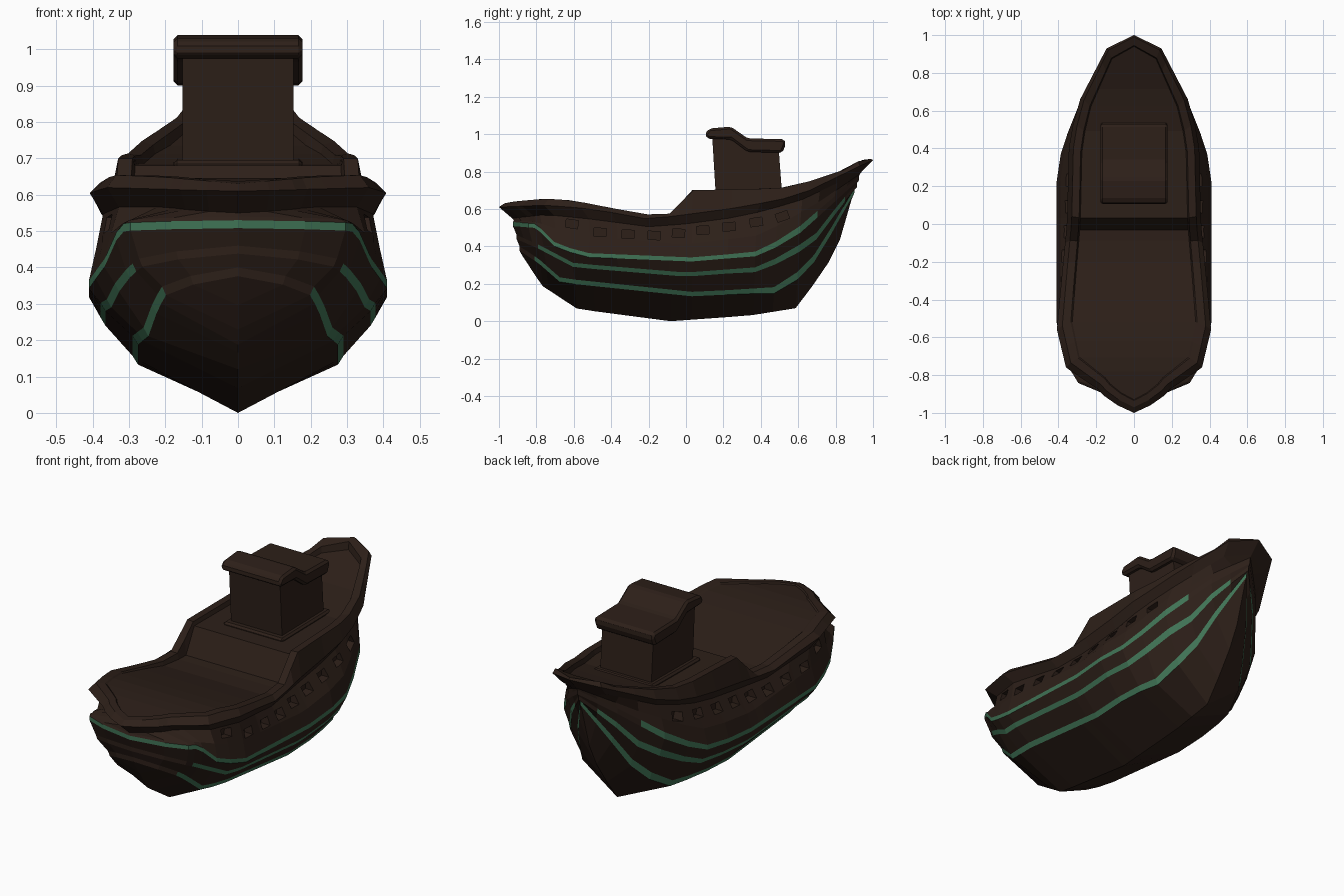
import bpy, bmesh
from mathutils import Matrix

if "Cube" in bpy.data.objects:
    bpy.data.objects.remove(bpy.data.objects["Cube"])


def material(name, rgb):
    m = bpy.data.materials.new(name)
    m.diffuse_color = (*rgb, 1)
    m.use_nodes = True
    m.node_tree.nodes["Principled BSDF"].inputs["Base Color"].default_value = m.diffuse_color
    return m


wood = material("dark_wood", (0.026, 0.014, 0.0095))
green = material("green_paint", (0.05, 0.17, 0.09))


def interp(curve, t):
    if t <= curve[0][0]:
        return curve[0][1]
    for (a, va), (b, vb) in zip(curve, curve[1:]):
        if t <= b:
            return va + (vb - va) * (t - a) / (b - a)
    return curve[-1][1]


def make_object(name, bm, mats=(wood,)):
    bmesh.ops.recalc_face_normals(bm, faces=bm.faces)
    me = bpy.data.meshes.new(name)
    bm.to_mesh(me)
    bm.free()
    for m in mats:
        me.materials.append(m)
    ob = bpy.data.objects.new(name, me)
    bpy.context.collection.objects.link(ob)
    return ob


# Plan outlines (fraction of length, half width)
RAIL = [(0, 0), (.03, .13), (.062, .19), (.12, .36), (.22, .408), (.35, .385), (.5, .355),
        (.7, .345), (.75, .33), (.83, .285), (.965, .145), (1, 0)]
BODY = [(0, 0), (.02, .45), (.045, .72), (.1, .87), (.2, 1), (.63, 1), (.72, .93),
        (.83, .73), (.93, .36), (1, 0)]

# Height of each lengthwise hull line (y, z); the foredeck is flush with the rim
DECK = [(-.93, .63), (-.75, .649), (-.6, .64), (-.4, .598), (-.2, .55), (-.035, .54),
        (.03, .68), (.5, .685), (.7, .73), (.94, .82)]
RIM = [(-.97, .63), (-.92, .64), (-.75, .655), (-.6, .645), (-.4, .605), (-.2, .57),
       (-.08, .575), (.03, .70), (.5, .71), (.62, .735), (.85, .81), (.93, .86), (.99, .868)]
WALE = [(-1, .61), (-.75, .62), (-.5, .60), (-.2, .545), (0, .57), (.3, .61), (.6, .67),
        (.93, .83), (1, .86)]
UNDER = [(-.93, .55), (-.75, .57), (-.5, .545), (-.2, .505), (0, .52), (.3, .56),
         (.6, .64), (.94, .80)]
SIDE = [(-.92, .54), (-.8, .53), (-.6, .46), (0, .41), (.4, .46), (.7, .63), (.93, .787)]
STRIPE1 = [(-.925, .53), (-.8, .52), (-.7, .42), (-.55, .365), (.05, .34), (.4, .375),
           (.6, .50), (.75, .63), (.925, .775)]
STRIPE2 = [(-.905, .46), (-.79, .41), (-.6, .31), (0, .26), (.4, .29), (.68, .45),
           (.82, .63), (.915, .74)]
STRIPE3 = [(-.89, .40), (-.79, .335), (-.67, .23), (.05, .155), (.52, .185), (.7, .37),
           (.9, .71)]
KEEL = [(-.875, .35), (-.77, .19), (-.58, .065), (-.083, 0), (.34, .03), (.59, .07),
        (.75, .29), (.83, .45), (.885, .65)]
# Stripes widen towards the stern
WIDEN = [(.3, 1), (.6, 1.7), (.75, 1.5), (.88, 1)]

# Rows from deck centre to keel: y front, y back, outline, scale, heights, z offset, stripe range
ROWS = [
    (-.93, .94, RAIL, 0, DECK, 0, None),
    (-.93, .94, RAIL, .80, DECK, 0, None),
    (-.935, .945, RAIL, .82, RIM, 0, None),
    (-.97, .99, RAIL, .93, RIM, 0, None),
    (-1, 1, RAIL, 1, WALE, 0, None),
    (-.93, .94, RAIL, .91, UNDER, 0, None),
    (-.92, .93, BODY, .39, SIDE, 0, None),
    (-.925, .925, BODY, .41, STRIPE1, 0, (-1, .64)),
    (-.925, .925, BODY, .41, STRIPE1, -.022, None),
    (-.905, .915, BODY, .378, STRIPE2, 0, (-.82, .8)),
    (-.905, .915, BODY, .365, STRIPE2, -.022, None),
    (-.89, .90, BODY, .29, STRIPE3, 0, (-.82, 1)),
    (-.89, .90, BODY, .275, STRIPE3, -.024, None),
    (-.875, .885, BODY, 0, KEEL, 0, None),
]
STATIONS = [0, .02, .045, .062, .08, .12, .165, .22, .3, .39, .45, .48, .515, .62, .7, .76,
            .83, .88, .93, .965, 1]


def row_point(row, u, side):
    y0, y1, outline, scale, heights, dz, _ = row
    y = y0 + (y1 - y0) * u
    return (side * scale * interp(outline, u), y, interp(heights, y) + dz * interp(WIDEN, y))


# Hull with bulwark, deck and painted stripes
bm = bmesh.new()
for side in (1, -1):
    grid = [[bm.verts.new(row_point(r, u, side)) for u in STATIONS] for r in ROWS]
    for k in range(len(ROWS) - 1):
        span = ROWS[k][6]
        for i in range(len(STATIONS) - 1):
            f = bm.faces.new((grid[k][i], grid[k][i + 1], grid[k + 1][i + 1], grid[k + 1][i]))
            if span and span[0] <= grid[k][i].co.y <= span[1]:
                f.material_index = 1
bmesh.ops.remove_doubles(bm, verts=bm.verts, dist=.0005)
hull = make_object("hull", bm, (wood, green))

# Recessed ports along both sides
PORTS = [(-.61, .52), (-.46, .475), (-.31, .465), (-.17, .458), (-.04, .47), (.09, .487),
         (.23, .505), (.375, .53), (.515, .56)]
bm = bmesh.new()
for y, z in PORTS:
    u = (y + .93) / 1.87
    surface = (.91 * interp(RAIL, u) + .39 * interp(BODY, u)) / 2
    slope = (interp(SIDE, y + .05) - interp(SIDE, y - .05)) / .1
    for side in (1, -1):
        mat = (Matrix.Translation((side * (surface + .05), y, z))
               @ Matrix.Rotation(slope * .6, 4, 'X') @ Matrix.Diagonal((.18, .066, .044, 1)))
        bmesh.ops.create_cube(bm, size=1, matrix=mat)
cutter = make_object("port_cutter", bm)
cutter.hide_render = True
mod = hull.modifiers.new("ports", 'BOOLEAN')
mod.operation = 'DIFFERENCE'
mod.solver = 'EXACT'
mod.object = cutter
bpy.context.view_layer.update()
cut = bpy.data.meshes.new_from_object(hull.evaluated_get(bpy.context.evaluated_depsgraph_get()))
hull.modifiers.clear()
if len(cut.polygons) > len(hull.data.polygons):
    hull.data = cut
bpy.data.objects.remove(cutter)


def prism(name, profile, half, bevel=0):
    b = bmesh.new()
    face = b.faces.new([b.verts.new((-half, y, z)) for y, z in profile])
    ext = bmesh.ops.extrude_face_region(b, geom=[face])
    moved = [v for v in ext["geom"] if isinstance(v, bmesh.types.BMVert)]
    bmesh.ops.translate(b, verts=moved, vec=(2 * half, 0, 0))
    bmesh.ops.holes_fill(b, edges=[e for e in b.edges if e.is_boundary], sides=0)
    ob = make_object(name, b)
    if bevel:
        m = ob.modifiers.new("edge", 'BEVEL')
        m.width = bevel
        m.segments = 1
        m.limit_method = 'ANGLE'
    return ob


# Cabin, its base moulding and the stepped roof
prism("cabin_walls", [(.14, .99), (.16, .66), (.515, .66), (.495, .93), (.33, .93), (.24, .99)], .152)
prism("cabin_base", [(.125, .66), (.125, .695), (.54, .70), (.54, .66)], .178, .01)
prism("cabin_roof", [(.115, .975), (.10, 1.0), (.125, 1.03), (.24, 1.04), (.33, .977), (.525, .973),
                     (.535, .95), (.515, .90), (.33, .905), (.24, .972)], .178, .012)
